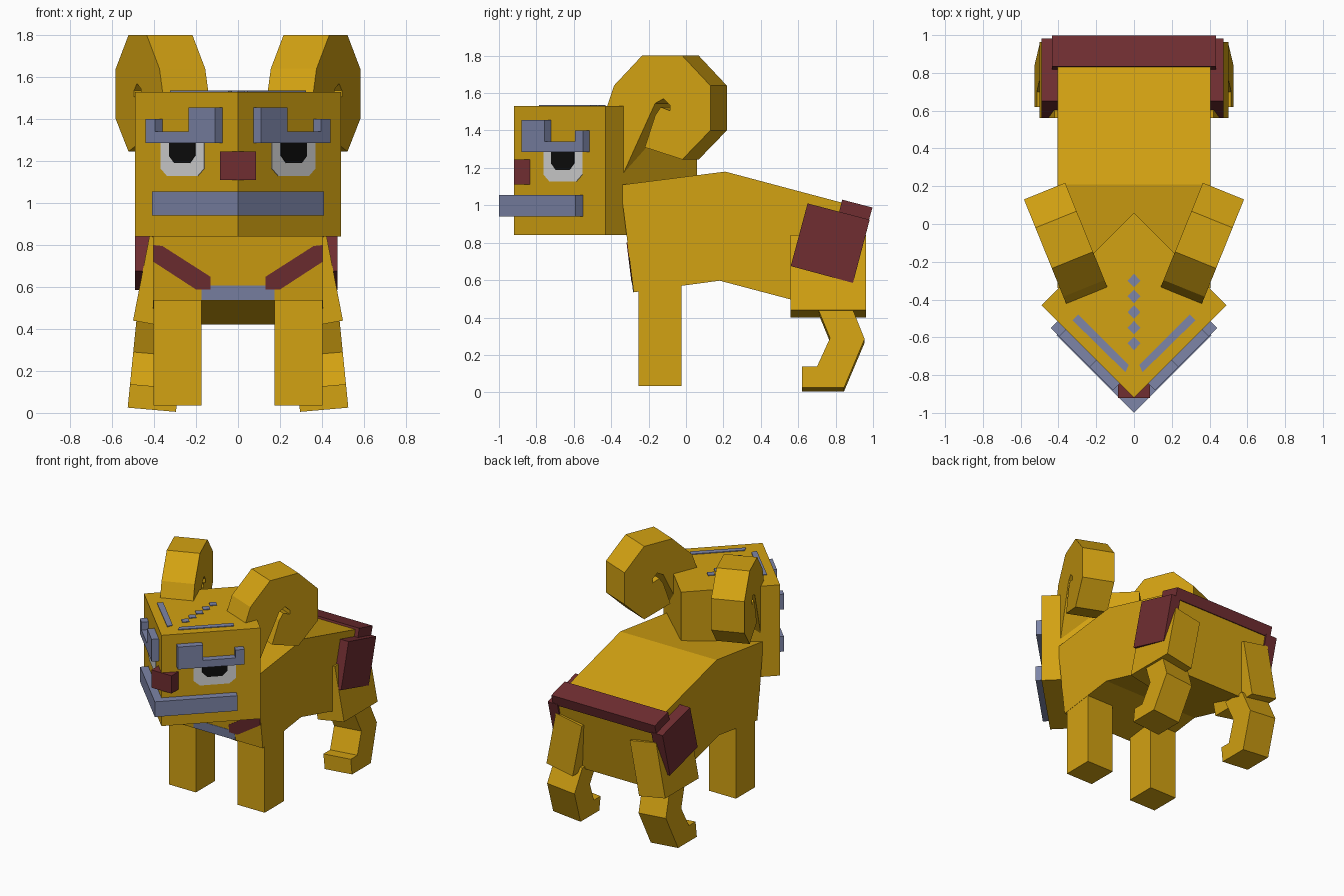
import bpy, bmesh, math


def material(name, rgb):
    m = bpy.data.materials.new(name)
    m.diffuse_color = (*rgb, 1)
    return m


gold = material("gold", (0.65, 0.36, 0.006))
maroon = material("maroon", (0.162, 0.027, 0.031))
blue = material("slate_blue", (0.205, 0.235, 0.39))
white = material("eye_white", (0.68, 0.68, 0.68))
black = material("black", (0.004, 0.004, 0.004))


def prism(name, pts, a, b, mat, place):
    """Extrude a 2D outline from depth a to b, mapped to space by place(u, v, depth)."""
    bm = bmesh.new()
    lo = [bm.verts.new(place(u, v, a)) for u, v in pts]
    hi = [bm.verts.new(place(u, v, b)) for u, v in pts]
    n = len(pts)
    bm.faces.new(lo)
    bm.faces.new(hi)
    for i in range(n):
        j = (i + 1) % n
        bm.faces.new((lo[i], lo[j], hi[j], hi[i]))
    bmesh.ops.recalc_face_normals(bm, faces=bm.faces)
    me = bpy.data.meshes.new(name)
    bm.to_mesh(me)
    bm.free()
    me.materials.append(mat)
    ob = bpy.data.objects.new(name, me)
    bpy.context.collection.objects.link(ob)
    return ob


def rect(u0, u1, v0, v1):
    return [(u0, v0), (u1, v0), (u1, v1), (u0, v1)]


def side(y, z, x):          # outline in the side plane, depth across
    return (x, y, z)


def plan(x, y, z):          # outline from above, depth is height
    return (x, y, z)


def chest(x, z, d):         # outline on the sloping chest
    return (x, -0.28 - (z - 0.535) * 0.124 - d, z)


def cheek(s):               # outline on one of the two face planes
    r = math.sqrt(0.5)
    return lambda u, z, n: (s * r * (u + n), -0.92 + r * (u - n), z)


# Body
prism("body", [(-0.34, 1.11), (0.21, 1.18), (0.98, 0.975), (0.85, 0.42),
               (0.18, 0.597), (-0.28, 0.535), (-0.34, 1.02)],
      -0.405, 0.405, gold, side)

# Head, a cube turned corner-first
prism("head", [(0, -0.92), (0.49, -0.43), (0, 0.06), (-0.49, -0.43)],
      0.84, 1.53, gold, plan)
prism("nose", rect(-0.085, 0.085, -0.92, -0.835), 1.11, 1.245, maroon, plan)

# Mouth bar wrapping the front corner
prism("mouth", [(0, -1.0), (0.41, -0.59), (0.37, -0.55), (0, -0.918),
                (-0.37, -0.55), (-0.41, -0.59)], 0.94, 1.055, blue, plan)

# Rump band
prism("rump_band", [(0.835, 1.03), (0.997, 0.988), (0.975, 0.91), (0.815, 0.95)],
      -0.435, 0.435, maroon, side)

# Crown dots
for i in range(5):
    y = -0.30 - i * 0.083
    prism("crown_dot", [(0, y - 0.036), (0.034, y), (0, y + 0.036), (-0.034, y)],
          1.528, 1.535, blue, plan)

# Chest band
prism("chest_band", rect(-0.175, 0.175, 0.537, 0.607), -0.003, 0.003, blue, chest)

HORN = [(-0.40, 1.35), (-0.425, 1.52), (-0.385, 1.64), (-0.235, 1.80), (-0.02, 1.80),
        (0.13, 1.64), (0.13, 1.40), (-0.02, 1.245), (-0.22, 1.31), (-0.165, 1.48),
        (-0.135, 1.525), (-0.085, 1.505), (-0.085, 1.535), (-0.12, 1.57),
        (-0.165, 1.545), (-0.19, 1.49), (-0.335, 1.17)]
CALF = [(0.70, 0.46), (0.77, 0.29), (0.70, 0.137), (0.62, 0.137), (0.62, 0.025),
        (0.845, 0.025), (0.955, 0.285), (0.885, 0.46)]

for s, tag in ((1, "right"), (-1, "left")):
    # Curled horn, splayed outward
    def horn(y, z, w):
        t = (y + 0.42) / 0.927
        return (s * (0.36 + 0.375 * t - 0.927 * w), -0.42 + 0.927 * t + 0.375 * w, z)
    prism(tag + "_horn", HORN, 0, 0.235, gold, horn)

    # Brow, eye
    face = cheek(s)
    prism(tag + "_brow", [(0.106, 1.285), (0.573, 1.285), (0.573, 1.40), (0.51, 1.40),
                          (0.51, 1.34), (0.282, 1.34), (0.282, 1.455), (0.106, 1.455)],
          -0.005, 0.05, blue, face)
    prism(tag + "_eye", [(0.225, 1.30), (0.225, 1.165), (0.27, 1.128), (0.475, 1.128),
                         (0.52, 1.165), (0.52, 1.30)], -0.003, 0.003, white, face)
    prism(tag + "_pupil", [(0.285, 1.30), (0.285, 1.225), (0.32, 1.19), (0.425, 1.19),
                           (0.46, 1.225), (0.46, 1.30)], -0.002, 0.006, black, face)

    # Crown stripe
    prism(tag + "_crown_stripe",
          [(s * 0.028, -0.745), (s * 0.295, -0.478), (s * 0.325, -0.51), (s * 0.045, -0.785)],
          1.528, 1.535, blue, plan)

    # Chest stripe
    prism(tag + "_chest_stripe",
          [(s * 0.403, 0.80), (s * 0.36, 0.795), (s * 0.13, 0.648), (s * 0.13, 0.588),
           (s * 0.20, 0.588), (s * 0.403, 0.72)], -0.003, 0.005, maroon, chest)

    # Front leg
    prism(tag + "_front_leg", rect(-0.255, -0.025, 0.035, 0.65),
          s * 0.175, s * 0.403, gold, side)

    # Hind thigh, tilted outward
    def thigh(y, t, w):
        return (s * (0.50 - 0.19 * t - 0.98 * w), y, 0.44 + 0.98 * t - 0.18 * w)
    prism(tag + "_thigh", rect(0.56, 0.963, 0, 0.41), 0, 0.225, gold, thigh)

    # Hind calf with paw
    def calf(y, z, w):
        return (s * (0.525 - (z - 0.03) * 0.1 - w), y, z - 0.087 * w)
    prism(tag + "_calf", CALF, 0, 0.23, gold, calf)

    # Flank plate
    outer = 0.475 if s > 0 else 0.49
    prism(tag + "_flank_plate", [(0.65, 1.01), (0.982, 0.923), (0.893, 0.585), (0.56, 0.675)],
          s * 0.395, s * outer, maroon, side)
